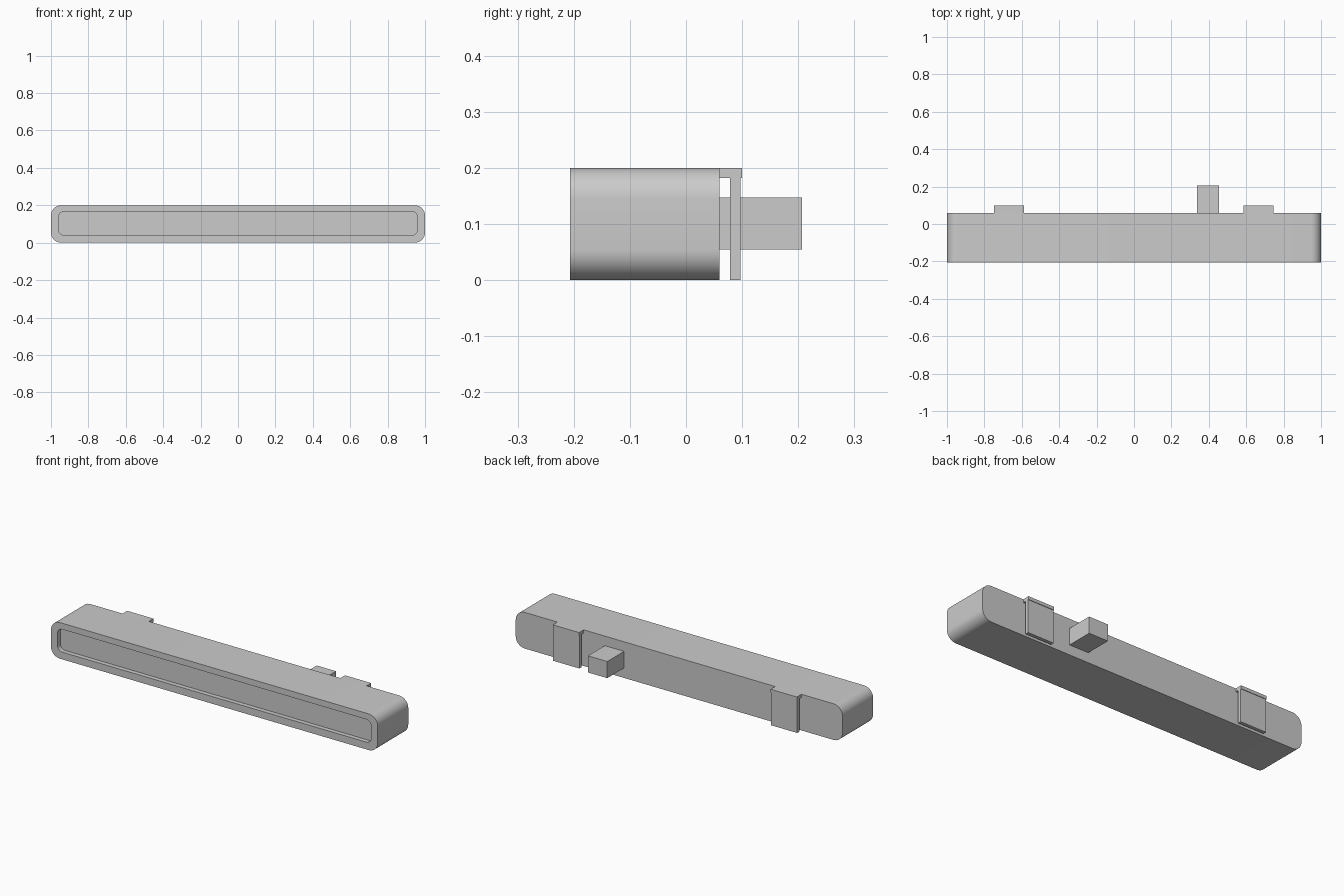
import bpy
import bmesh
from math import cos, sin, pi, radians
from mathutils import Vector

cube = bpy.data.objects.get("Cube")
if cube:
    bpy.data.objects.remove(cube, do_unlink=True)

grey = bpy.data.materials.new("light_grey")
grey.use_nodes = True
colour = (0.6, 0.6, 0.6, 1)
grey.diffuse_color = colour
grey.node_tree.nodes["Principled BSDF"].inputs["Base Color"].default_value = colour


def finish(name, bm):
    bmesh.ops.recalc_face_normals(bm, faces=bm.faces)
    mesh = bpy.data.meshes.new(name)
    bm.to_mesh(mesh)
    bm.free()
    mesh.materials.append(grey)
    obj = bpy.data.objects.new(name, mesh)
    bpy.context.collection.objects.link(obj)
    return obj


def smooth(obj):
    bpy.ops.object.select_all(action="DESELECT")
    obj.select_set(True)
    bpy.context.view_layer.objects.active = obj
    bpy.ops.object.shade_smooth_by_angle(angle=radians(30))


def box(name, low, high):
    bm = bmesh.new()
    bmesh.ops.create_cube(bm, size=1)
    low, high = Vector(low), Vector(high)
    for v in bm.verts:
        v.co = (low + high) / 2 + v.co * (high - low)
    return finish(name, bm)


def rounded_loop(bm, half_x, half_z, radius, y, mid_z=0.1, steps=10):
    """Rounded rectangle of vertices in the xz plane."""
    loop = []
    for i, (sx, sz) in enumerate([(1, 1), (-1, 1), (-1, -1), (1, -1)]):
        for k in range(steps + 1):
            a = (i + k / steps) * pi / 2
            loop.append(bm.verts.new((sx * (half_x - radius) + radius * cos(a), y,
                                      mid_z + sz * (half_z - radius) + radius * sin(a))))
    return loop


# Long rounded body with a shallow recess in its front
bm = bmesh.new()
loops = [
    rounded_loop(bm, 1, 0.1, 0.055, 0.06),
    rounded_loop(bm, 1, 0.1, 0.055, -0.207),
    rounded_loop(bm, 0.96, 0.063, 0.03, -0.207, 0.103),
    rounded_loop(bm, 0.96, 0.063, 0.03, -0.182, 0.103),
]
for a, b in zip(loops, loops[1:]):
    for i in range(len(a)):
        j = (i + 1) % len(a)
        bm.faces.new((a[i], a[j], b[j], b[i]))
bm.faces.new(loops[0])
bm.faces.new(loops[-1])
smooth(finish("body", bm))

# Square plug on the back
box("rear_plug", (0.337, 0.06, 0.055), (0.455, 0.207, 0.147))

# Two hanging brackets, each a top flange and a drilled plate
for side, x in (("right", -0.668), ("left", 0.665)):
    box(side + "_bracket_flange", (x - 0.08, 0.06, 0.182), (x + 0.08, 0.1, 0.2))
    plate = box(side + "_bracket_plate", (x - 0.08, 0.078, 0), (x + 0.08, 0.097, 0.182))

    bm = bmesh.new()
    bmesh.ops.create_cone(bm, cap_ends=True, segments=32, radius1=0.022, radius2=0.022, depth=0.03)
    for v in bm.verts:
        v.co = Vector((x + v.co.x, 0.0875 + v.co.z, 0.15 + v.co.y))
    cutter = finish(side + "_hole_cutter", bm)
    cutter.hide_render = True
    cutter.hide_set(True)
    hole = plate.modifiers.new("hole", "BOOLEAN")
    hole.operation = "DIFFERENCE"
    hole.solver = "EXACT"
    hole.object = cutter
    smooth(plate)
